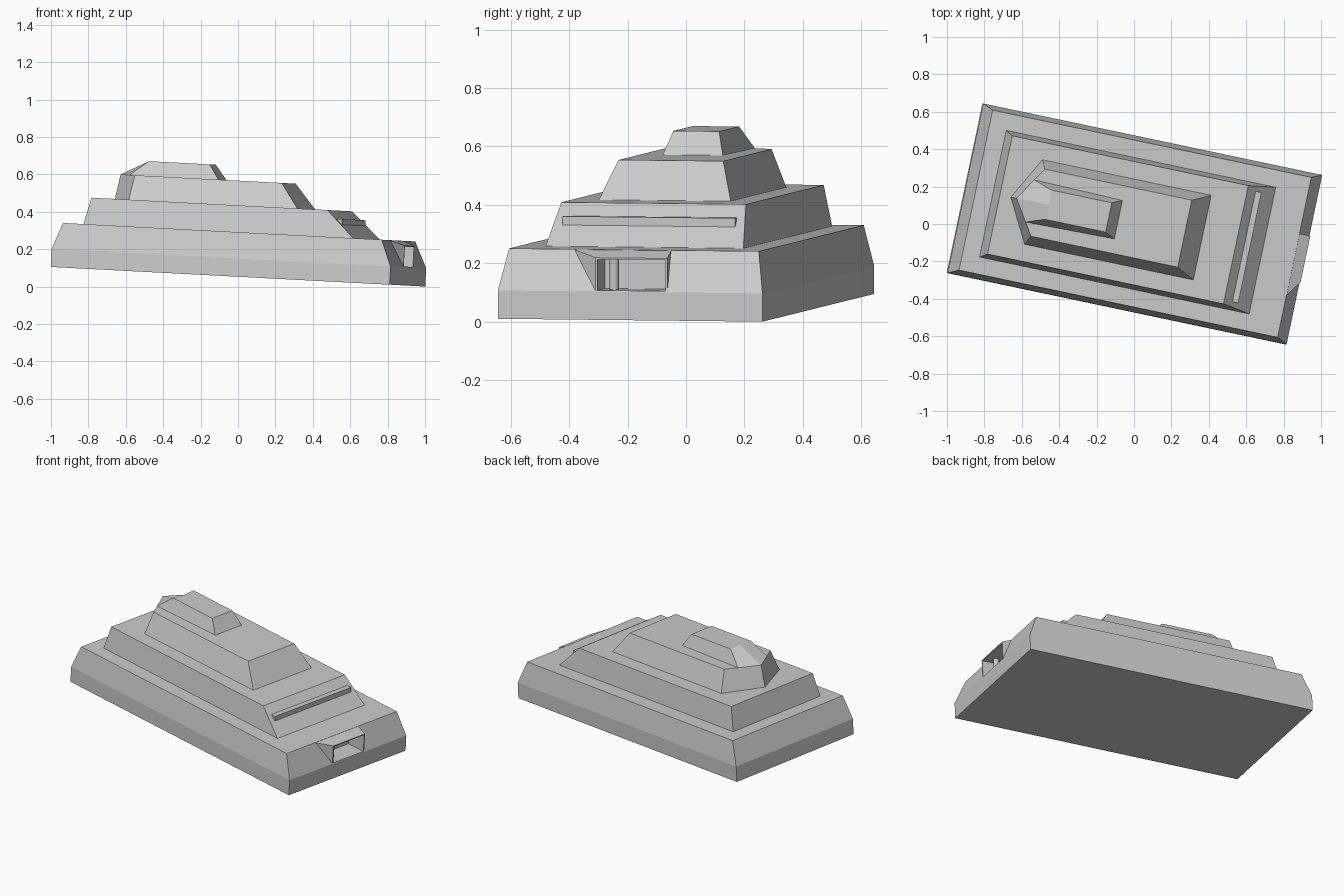
import bpy, bmesh, math
from mathutils import Matrix

if "Cube" in bpy.data.objects:
    bpy.data.objects.remove(bpy.data.objects["Cube"], do_unlink=True)

# One plain concrete colour
GREY = (0.6, 0.6, 0.6, 1.0)
concrete = bpy.data.materials.new("concrete_grey")
concrete.use_nodes = True
concrete.diffuse_color = GREY
concrete.node_tree.nodes["Principled BSDF"].inputs["Base Color"].default_value = GREY

# The whole bunker is turned and slightly tilted
PLACE = (Matrix.Translation((0, 0, 0.0525))
         @ Matrix.Rotation(math.radians(3), 4, 'Y')
         @ Matrix.Rotation(math.radians(-11.9), 4, 'Z'))


def finish(name, bm):
    bmesh.ops.recalc_face_normals(bm, faces=bm.faces)
    mesh = bpy.data.meshes.new(name)
    bm.to_mesh(mesh)
    bm.free()
    mesh.materials.append(concrete)
    obj = bpy.data.objects.new(name, mesh)
    bpy.context.collection.objects.link(obj)
    obj.matrix_world = PLACE
    return obj


def rect(back, front, half):
    return [(back, -half), (front, -half), (front, half), (back, half)]


def nosed(nose, back, front, half_back, half_front):
    return [(nose, 0), (back, -half_back), (front, -half_front),
            (front, half_front), (back, half_back)]


def loft(name, *levels):
    """Stack outlines at given heights and skin them."""
    bm = bmesh.new()
    rings = [[bm.verts.new((x, y, h)) for x, y in pts] for pts, h in levels]
    for low, high in zip(rings, rings[1:]):
        for i in range(len(low)):
            j = (i + 1) % len(low)
            bm.faces.new((low[i], low[j], high[j], high[i]))
    bm.faces.new(rings[0])
    bm.faces.new(rings[-1])
    return finish(name, bm)


def hull(name, points):
    bm = bmesh.new()
    verts = [bm.verts.new(p) for p in points]
    bmesh.ops.convex_hull(bm, input=verts)
    bmesh.ops.dissolve_limit(bm, angle_limit=0.01, verts=bm.verts, edges=bm.edges)
    return finish(name, bm)


def boolean(target, tool, operation):
    mod = target.modifiers.new(operation.lower(), 'BOOLEAN')
    mod.operation, mod.object, mod.solver = operation, tool, 'EXACT'
    bpy.context.view_layer.update()
    bpy.context.view_layer.objects.active = target
    bpy.ops.object.modifier_apply(modifier=mod.name)
    bpy.data.objects.remove(tool, do_unlink=True)


# Base with upright skirt and battered upper wall
base = loft("base", (rect(-0.927, 0.927, 0.463), 0),
            (rect(-0.927, 0.927, 0.463), 0.097),
            (rect(-0.878, 0.865, 0.437), 0.238))

# Entrance bay projecting from the end wall, then hollowed out
bay = hull("entrance_bay", [
    (0.926, -0.122, 0.097), (0.926, 0.13, 0.097),
    (0.926, -0.122, 0.213), (0.926, 0.13, 0.213),
    (0.864, -0.21, 0.2375), (0.864, 0.13, 0.2375),
    (0.78, -0.122, 0.097), (0.78, 0.13, 0.097)])
boolean(base, bay, 'UNION')
hollow = loft("entrance_hollow", (rect(0.80, 1.0, 0.119), 0.101),
              (rect(0.80, 1.0, 0.119), 0.207))
hollow.matrix_world = PLACE @ Matrix.Translation((0, 0.004, 0))
boolean(base, hollow, 'DIFFERENCE')

# Pillar inside the entrance
bm = bmesh.new()
bmesh.ops.create_cone(bm, cap_ends=True, segments=12, radius1=0.016, radius2=0.016,
                      depth=0.112, matrix=Matrix.Translation((0.86, -0.07, 0.154)))
finish("entrance_pillar", bm)

# Second tier with a long sloping front
loft("middle_tier", (rect(-0.785, 0.69, 0.346), 0.238),
     (rect(-0.754, 0.537, 0.323), 0.381))

# Ledge across the sloping front
loft("front_ledge", (rect(0.57, 0.616, 0.302), 0.30),
     (rect(0.57, 0.616, 0.302), 0.337))

# Upper tier and cap, both with a pointed rear
loft("upper_tier", (nosed(-0.694, -0.57, 0.353, 0.231, 0.231), 0.381),
     (nosed(-0.67, -0.553, 0.25, 0.183, 0.183), 0.513))
loft("cap", (nosed(-0.67, -0.597, -0.113, 0.115, 0.105), 0.513),
     (nosed(-0.492, -0.502, -0.17, 0.08, 0.08), 0.592))
